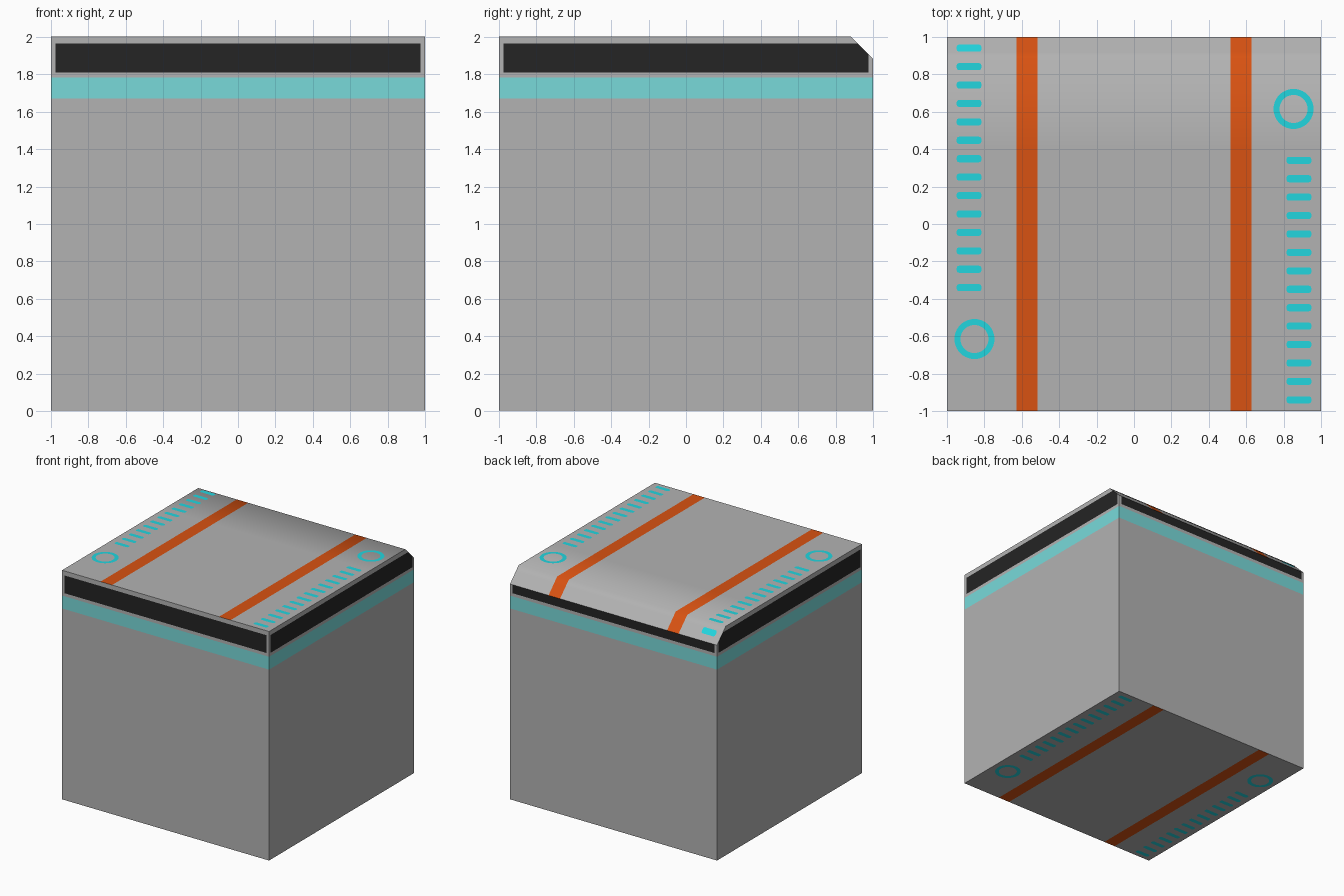
import bpy, bmesh, math

if "Cube" in bpy.data.objects:
    bpy.data.objects.remove(bpy.data.objects["Cube"])

CUT = 0.12                       # chamfer along the top back edge
LIFT = 0.003                     # height of the painted marks over the surface


def material(name, rgb):
    m = bpy.data.materials.new(name)
    m.diffuse_color = (*rgb, 1)
    m.use_nodes = True
    m.node_tree.nodes["Principled BSDF"].inputs["Base Color"].default_value = m.diffuse_color
    return m


grey = material("grey", (0.45, 0.45, 0.45))
black = material("black", (0.018, 0.018, 0.018))
pale_teal = material("pale teal", (0.19, 0.70, 0.70))
orange = material("orange", (0.69, 0.085, 0.006))
cyan = material("cyan", (0.016, 0.67, 0.74))


def make_object(name, bm, mats):
    me = bpy.data.meshes.new(name)
    bm.to_mesh(me)
    bm.free()
    for m in mats:
        me.materials.append(m)
    ob = bpy.data.objects.new(name, me)
    bpy.context.collection.objects.link(ob)
    return ob


# Body: side profile extruded along x
profile = [(-1, 0), (1, 0), (1, 2 - CUT), (1 - CUT, 2), (-1, 2)]
bm = bmesh.new()
face = bm.faces.new([bm.verts.new((-1, y, z)) for y, z in profile])
ext = bmesh.ops.extrude_face_region(bm, geom=[face])
bmesh.ops.translate(bm, vec=(2, 0, 0),
                    verts=[g for g in ext["geom"] if isinstance(g, bmesh.types.BMVert)])
bmesh.ops.recalc_face_normals(bm, faces=bm.faces)

# Cut the outlines of stripes, band and dark panels into the body
cuts = [((x, 0, 0), (1, 0, 0)) for x in (-.977, -.628, -.517, .517, .628, .977)]
cuts += [((0, y, 0), (0, 1, 0)) for y in (-.977, .4, .977)]
cuts += [((0, 0, z), (0, 0, 1)) for z in (1.667, 1.779, 1.806, 1.961)]
for co, no in cuts:
    bmesh.ops.bisect_plane(bm, geom=bm.verts[:] + bm.edges[:] + bm.faces[:],
                           plane_co=co, plane_no=no, dist=1e-5)

# Colour by direction and position
for f in bm.faces:
    c, n = f.calc_center_median(), f.normal
    if abs(n.z) > 0.5:
        f.material_index = 3 if .517 < abs(c.x) < .628 else 0
        f.smooth = n.z > 0       # soft shading from the lid into the chamfer
    else:
        across = abs(c.x) if abs(n.y) > 0.5 else abs(c.y)
        if 1.667 < c.z < 1.779:
            f.material_index = 2
        elif 1.806 < c.z < 1.961 and across < .977:
            f.material_index = 1
make_object("crate_body", bm, [grey, black, pale_teal, orange])


# Marks: one ring and a row of dashes per side, on top and underneath
def build_marks(name, under):
    bm = bmesh.new()

    def place(x, y):
        if under:
            return bm.verts.new((x, -y, -LIFT))
        return bm.verts.new((x, y, 2 + LIFT - max(0, y - (1 - CUT))))

    def dash(cx, cy, hw=.066, hh=.019, r=.012):
        pts = []
        for i, (sx, sy) in enumerate([(1, 1), (-1, 1), (-1, -1), (1, -1)]):
            for k in range(3):
                a = math.pi / 2 * (i + k / 2)
                pts.append(place(cx + sx * (hw - r) + r * math.cos(a),
                                 cy + sy * (hh - r) + r * math.sin(a)))
        bm.faces.new(pts)

    def ring(cx, cy, outer=.107, inner=.075, n=40):
        rows = [[place(cx + r * math.cos(2 * math.pi * i / n),
                       cy + r * math.sin(2 * math.pi * i / n)) for i in range(n)]
                for r in (inner, outer)]
        for i in range(n):
            j = (i + 1) % n
            bm.faces.new((rows[0][i], rows[1][i], rows[1][j], rows[0][j]))

    for s in (-1, 1):
        ring(s * .853, s * .615)
        for i in range(14):
            dash(s * .882, -s * (.94 - i * .0985))
    bm.normal_update()
    for f in bm.faces:           # face outwards
        if (f.normal.z > 0) == under:
            f.normal_flip()
    make_object(name, bm, [cyan])


build_marks("top_marks", False)
build_marks("underside_marks", True)

# Stand the model exactly on the floor
for ob in bpy.context.collection.objects:
    ob.location.z = LIFT
